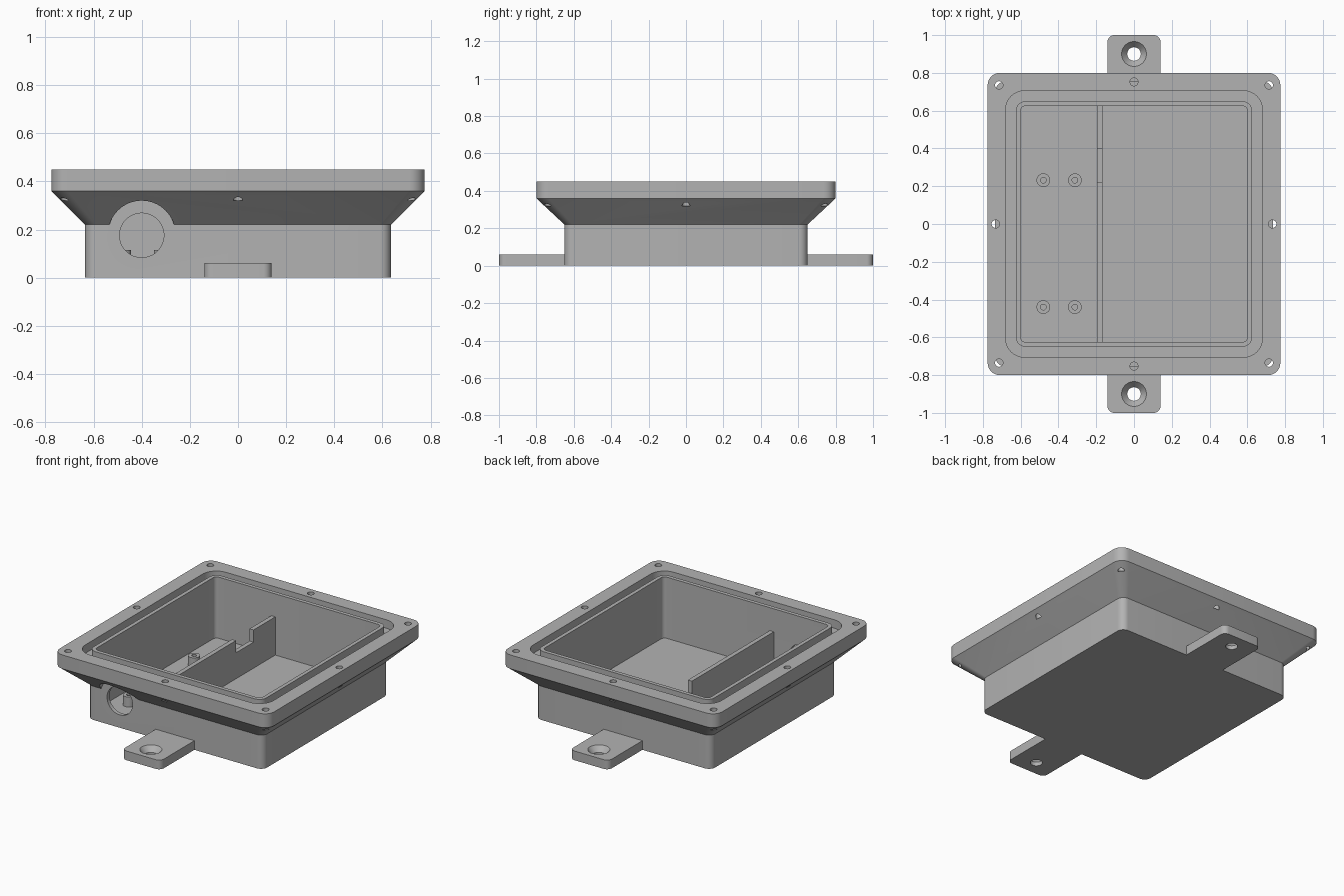
import bpy, bmesh, math
from mathutils import Matrix

if "Cube" in bpy.data.objects:
    bpy.data.objects.remove(bpy.data.objects["Cube"], do_unlink=True)

GREY = bpy.data.materials.new("plain grey")
GREY.use_nodes = True
COLOUR = (0.45, 0.45, 0.45, 1)
GREY.diffuse_color = COLOUR
GREY.node_tree.nodes["Principled BSDF"].inputs["Base Color"].default_value = COLOUR


def finish(name, bm):
    bmesh.ops.recalc_face_normals(bm, faces=bm.faces)
    mesh = bpy.data.meshes.new(name)
    bm.to_mesh(mesh)
    bm.free()
    obj = bpy.data.objects.new(name, mesh)
    mesh.materials.append(GREY)
    bpy.context.collection.objects.link(obj)
    return obj


def loft(bm, rings, closed=False):
    """Skin matching rings of points, capping the ends unless closed."""
    loops = [[bm.verts.new(p) for p in ring] for ring in rings]
    pairs = list(zip(loops, loops[1:]))
    if closed:
        pairs.append((loops[-1], loops[0]))
    for a, b in pairs:
        for i in range(len(a)):
            j = (i + 1) % len(a)
            bm.faces.new((a[i], a[j], b[j], b[i]))
    if not closed:
        bm.faces.new(loops[0])
        bm.faces.new(loops[-1])


def rounded_ring(hx, hy, r, z, seg=8):
    points = []
    for q, (sx, sy) in enumerate(((1, 1), (-1, 1), (-1, -1), (1, -1))):
        for k in range(seg + 1):
            a = math.pi / 2 * (q + k / seg)
            points.append((sx * (hx - r) + r * math.cos(a),
                           sy * (hy - r) + r * math.sin(a), z))
    return points


def circle(x, y, z, r, seg=32):
    return [(x + r * math.cos(2 * math.pi * i / seg),
             y + r * math.sin(2 * math.pi * i / seg), z) for i in range(seg)]


def front_cylinder(name, x, z, r, y0, y1):
    bm = bmesh.new()
    bmesh.ops.create_cone(bm, cap_ends=True, segments=64, radius1=r, radius2=r, depth=y1 - y0)
    bmesh.ops.transform(bm, verts=bm.verts, matrix=Matrix.Translation((x, (y0 + y1) / 2, z))
                        @ Matrix.Rotation(math.pi / 2, 4, 'X'))
    return finish(name, bm)


def cut(target, cutter):
    mod = target.modifiers.new("cut", 'BOOLEAN')
    mod.operation = 'DIFFERENCE'
    mod.solver = 'EXACT'
    mod.object = cutter
    bpy.context.view_layer.objects.active = target
    bpy.ops.object.modifier_apply(modifier=mod.name)
    bpy.data.objects.remove(cutter, do_unlink=True)


def smooth(obj):
    bpy.ops.object.select_all(action='DESELECT')
    obj.select_set(True)
    bpy.context.view_layer.objects.active = obj
    bpy.ops.object.shade_smooth_by_angle(angle=math.radians(25))


FLOOR = 0.05
TOP = 0.45

# Housing: outer wall, flared flange, seal groove, lip and cavity in one skin
profile = [(0.635, 0.65, 0.045, 0), (0.635, 0.65, 0.045, 0.22),
           (0.775, 0.80, 0.065, 0.36), (0.775, 0.80, 0.065, TOP),
           (0.68, 0.705, 0.10, TOP), (0.68, 0.705, 0.10, 0.395),
           (0.625, 0.65, 0.05, 0.395), (0.625, 0.65, 0.05, TOP),
           (0.60, 0.625, 0.025, TOP), (0.60, 0.625, 0.025, FLOOR)]
bm = bmesh.new()
loft(bm, [rounded_ring(*p) for p in profile])
housing = finish("housing", bm)

# Cable opening with a round clearance cut into the flare
cut(housing, front_cylinder("clearance_cutter", -0.4, 0.18, 0.14, -0.9, -0.65))
cut(housing, front_cylinder("opening_cutter", -0.4, 0.176, 0.092, -0.72, -0.57))

# Screw holes around the flange
spots = [(sx * 0.715, sy * 0.735) for sx in (-1, 1) for sy in (-1, 1)]
spots += [(-0.733, 0), (0.733, 0), (0, -0.752), (0, 0.752)]
bm = bmesh.new()
for x, y in spots:
    loft(bm, [circle(x, y, z, 0.021, 24) for z in (0.32, 0.5)])
cut(housing, finish("screw_cutter", bm))
smooth(housing)

# Mounting tabs with countersunk holes
for name, s in (("front_tab", -1), ("back_tab", 1)):
    outline = [(0.14, 0.65), (-0.14, 0.65)]
    for cx, start in ((-0.105, 180), (0.105, 90)):
        for k in range(9):
            a = math.radians(start - 90 * k / 8)
            outline.append((cx + 0.035 * math.cos(a), 0.965 + 0.035 * math.sin(a)))
    bm = bmesh.new()
    loft(bm, [[(x, s * y, z) for x, y in outline] for z in (0, 0.06)])
    tab = finish(name, bm)
    bm = bmesh.new()
    loft(bm, [circle(0, s * 0.9, z, r)
              for z, r in ((-0.02, 0.036), (0.025, 0.036), (0.06, 0.066), (0.08, 0.066))])
    cut(tab, finish("countersink_cutter", bm))
    smooth(tab)

# Dividing wall with a notch in its top edge
side = [(-0.625, FLOOR), (0.625, FLOOR), (0.625, 0.3), (0.4, 0.3),
        (0.4, 0.22), (0.22, 0.22), (0.22, 0.3), (-0.625, 0.3)]
bm = bmesh.new()
loft(bm, [[(x, y, z) for y, z in side] for x in (-0.197, -0.168)])
finish("dividing_wall", bm)

# Hollow standoffs on the floor
for i, (x, y) in enumerate((x, y) for x in (-0.48, -0.313) for y in (-0.44, 0.232)):
    bm = bmesh.new()
    loft(bm, [circle(x, y, z, r) for z, r in
              ((FLOOR, 0.036), (0.115, 0.036), (0.115, 0.015), (FLOOR, 0.015))], closed=True)
    smooth(finish(f"standoff_{i + 1}", bm))
